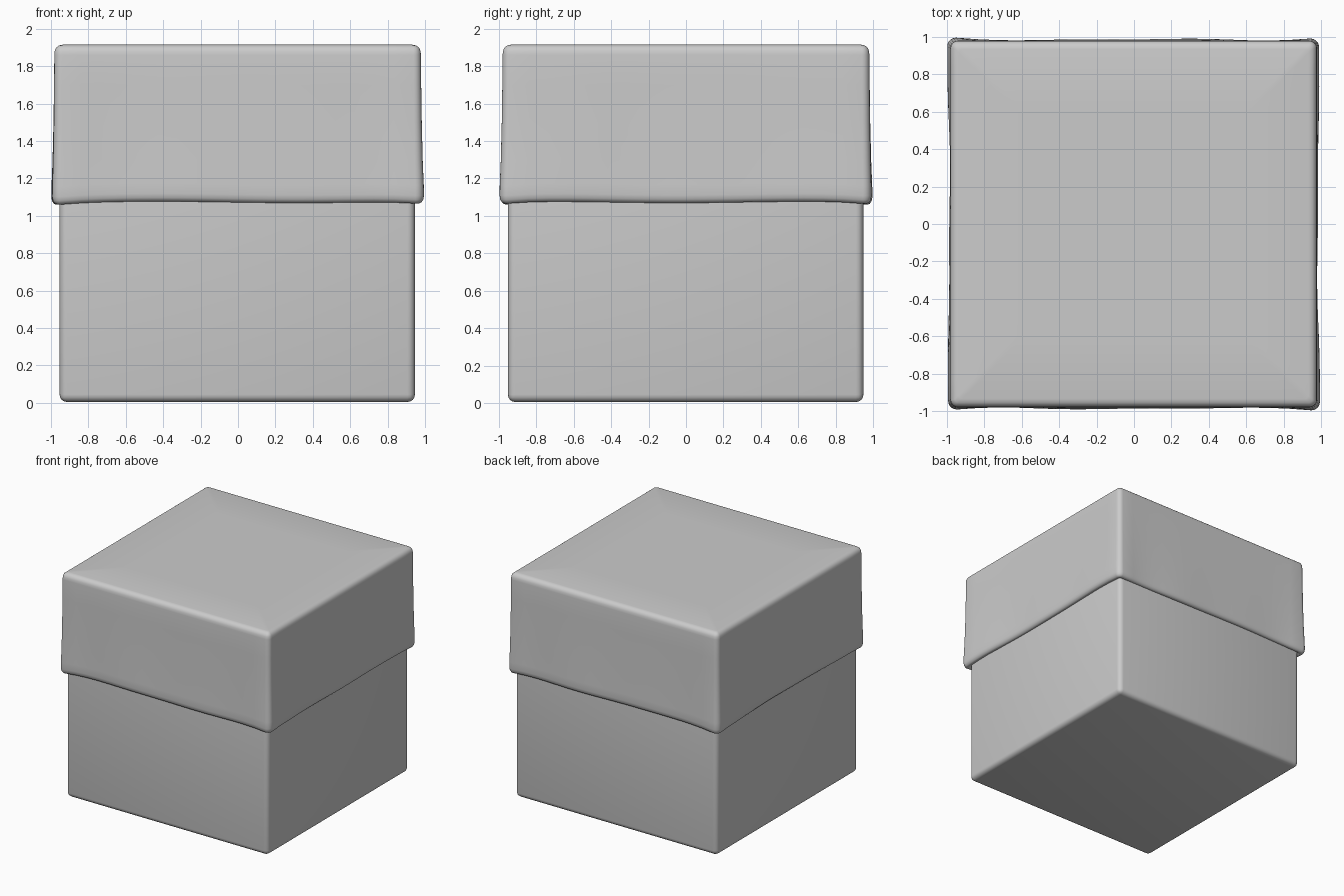
import bpy, bmesh, math

if "Cube" in bpy.data.objects:
    bpy.data.objects.remove(bpy.data.objects["Cube"])

C = (-0.004, -0.002)   # centre of the block in plan


def finish(bm, name):
    bmesh.ops.recalc_face_normals(bm, faces=bm.faces)
    me = bpy.data.meshes.new(name)
    bm.to_mesh(me)
    bm.free()
    ob = bpy.data.objects.new(name, me)
    bpy.context.collection.objects.link(ob)
    bpy.ops.object.select_all(action='DESELECT')
    ob.select_set(True)
    bpy.context.view_layer.objects.active = ob
    bpy.ops.object.shade_smooth_by_angle(angle=math.radians(50))
    return ob


def outline(half, r, n=18, arc=5):
    """Rounded square: (x, y, position along perimeter 0..4) per point."""
    pts, k = [], half - r
    for s in range(4):
        a0 = s * math.pi / 2
        ca, sa = math.cos(a0), math.sin(a0)
        side = [(half, -k + 2 * k * i / n, s + i / n) for i in range(n)]
        side += [(k + r * math.cos(a), k + r * math.sin(a), s + 1)
                 for a in (math.pi / 2 * j / arc for j in range(arc))]
        pts += [(x * ca - y * sa, x * sa + y * ca, t) for x, y, t in side]
    return pts


# Lower block with softly rounded edges
bm = bmesh.new()
bmesh.ops.create_cube(bm, size=1.9)
bmesh.ops.translate(bm, verts=bm.verts, vec=(C[0], C[1], 0.955))
bmesh.ops.bevel(bm, geom=bm.edges[:], offset=0.04, segments=4,
                profile=0.5, affect='EDGES')
finish(bm, "lower_block")


# Upper covering: stacked rings, flared and wavy towards the hanging lip
def bulge(t):
    corner = abs((t % 1) - 0.5) * 2
    return (0.004 * math.sin(t * 2 * math.pi * 1.5 + 0.6)
            + 0.003 * math.sin(t * 2 * math.pi * 2.5) + 0.008 * corner ** 6)


def drop(t):
    corner = abs((t % 1) - 0.5) * 2
    return 0.004 * math.sin(t * 2 * math.pi * 1.25 + 1) - 0.010 * corner ** 8


levels = [(0.60, 1.915, 0), (0.935, 1.915, 0), (0.955, 1.911, 0),
          (0.970, 1.899, 0), (0.978, 1.882, 0), (0.980, 1.860, 0),
          (0.980, 1.70, .15), (0.981, 1.50, .35), (0.983, 1.30, .65),
          (0.985, 1.17, 1), (0.986, 1.115, 1), (0.982, 1.093, 1),
          (0.972, 1.078, 1), (0.958, 1.073, 1), (0.944, 1.078, 1),
          (0.935, 1.090, .5)]
bm = bmesh.new()
rings = []
for half, z, w in levels:
    ring = []
    for x, y, t in outline(half, max(0.02, half - 0.94)):
        s = 1 + w * bulge(t) / half
        ring.append(bm.verts.new((x * s + C[0] + 0.002, y * s + C[1] + 0.002,
                                  z + w * drop(t))))
    rings.append(ring)
bm.faces.new(rings[0])
for a, b in zip(rings, rings[1:]):
    for i in range(len(a)):
        j = (i + 1) % len(a)
        bm.faces.new((a[i], b[i], b[j], a[j]))
bm.faces.new(rings[-1][::-1])
finish(bm, "upper_covering")
